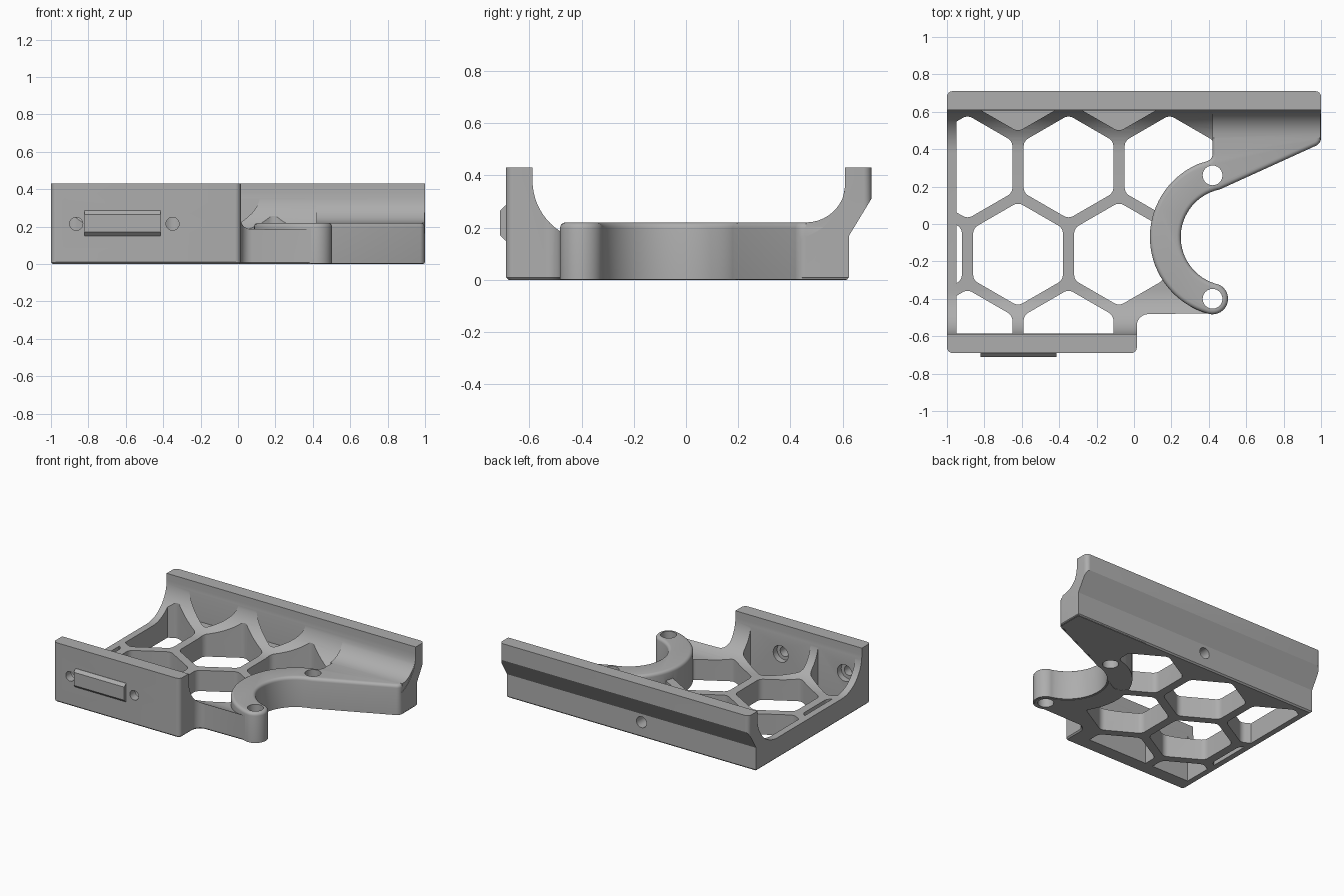
import bpy, bmesh, math
from mathutils import Vector

if "Cube" in bpy.data.objects:
    bpy.data.objects.remove(bpy.data.objects["Cube"])

grey = bpy.data.materials.new("light grey")
grey.diffuse_color = (0.42, 0.42, 0.42, 1)
grey.use_nodes = True
grey.node_tree.nodes["Principled BSDF"].inputs["Base Color"].default_value = grey.diffuse_color


def arc(cx, cy, r, a0, a1, n=16):
    return [(cx + r * math.cos(math.radians(a0 + (a1 - a0) * i / n)),
             cy + r * math.sin(math.radians(a0 + (a1 - a0) * i / n))) for i in range(n + 1)]


def rounded(pts, n=6):
    """Polygon with a fillet at every point given as (x, y, radius)."""
    out = []
    for i, p in enumerate(pts):
        if len(p) == 2:
            out.append(p)
            continue
        c = Vector(p[:2])
        u = (Vector(pts[i - 1][:2]) - c).normalized()
        v = (Vector(pts[(i + 1) % len(pts)][:2]) - c).normalized()
        half = u.angle(v) / 2
        mid = c + (u + v).normalized() * p[2] / math.sin(half)
        a, b = c + u * p[2] / math.tan(half) - mid, c + v * p[2] / math.tan(half) - mid
        for k in range(n + 1):
            d = a.lerp(b, k / n).normalized() * p[2]
            out.append((mid.x + d.x, mid.y + d.y))
    return out


def clip(pts, axis, limit, sign):
    """Keep the polygon part where sign * coordinate >= sign * limit."""
    out = []
    for p, q in zip(pts, pts[1:] + pts[:1]):
        dp, dq = sign * (p[axis] - limit), sign * (q[axis] - limit)
        if dp >= 0:
            out.append(p)
        if dp * dq < 0:
            t = dp / (dp - dq)
            out.append((p[0] + t * (q[0] - p[0]), p[1] + t * (q[1] - p[1])))
    return out


def prism(name, pts, lo, hi, axis="z", top=0, bottom=0):
    """Extrude a polygon along an axis, with optional rounded end rims."""
    place = {"z": lambda a, b, h: (a, b, h), "x": lambda a, b, h: (h, a, b),
             "y": lambda a, b, h: (a, h, b)}[axis]
    bm = bmesh.new()
    ends = [[bm.verts.new(place(a, b, h)) for a, b in pts] for h in (lo, hi)]
    caps = [bm.faces.new(e) for e in ends]
    n = len(pts)
    for i in range(n):
        j = (i + 1) % n
        bm.faces.new((ends[0][i], ends[0][j], ends[1][j], ends[1][i]))
    bmesh.ops.recalc_face_normals(bm, faces=bm.faces)
    for cap, size, seg in ((caps[0], bottom, 1), (caps[1], top, 4)):
        if size:
            bmesh.ops.bevel(bm, geom=list(cap.edges), offset=size, segments=seg,
                            profile=0.5, affect="EDGES", clamp_overlap=False)
    mesh = bpy.data.meshes.new(name)
    bm.to_mesh(mesh)
    bm.free()
    mesh.materials.append(grey)
    ob = bpy.data.objects.new(name, mesh)
    bpy.context.collection.objects.link(ob)
    return ob


def combine(target, other, operation):
    mod = target.modifiers.new("cut", "BOOLEAN")
    mod.operation, mod.object, mod.solver = operation, other, "EXACT"
    bpy.context.view_layer.objects.active = target
    bpy.ops.object.modifier_apply(modifier=mod.name)
    bpy.data.objects.remove(other)


# Curved arm shape: ring around (0.51, -0.07) ending in a round boss
RX, RY, A = 0.51, -0.07, 105.3


def arm_inside(grow):
    return (arc(0.42, -0.40, 0.083 - grow, -A, 180 - A)
            + arc(RX, RY, 0.26 + grow, 360 - A - 1, A - 4, 28))


# Tray: trough section along x, trimmed to the plan outline
section = ([(-0.69, 0.01), (-0.68, 0), (0.615, 0), (0.625, 0.01), (0.625, 0.17),
            (0.71, 0.31), (0.71, 0.43), (0.61, 0.43)]
           + arc(0.38, 0.38, 0.23, 0, -90) + arc(-0.358, 0.38, 0.23, -90, -180)
           + [(-0.588, 0.43), (-0.69, 0.43)])
tray = prism("tray", section, -1.1, 1.1, "x")
plan = rounded([(-1, -0.69, 0.03), (0.015, -0.69, 0.03), (0.015, -0.483, 0.06)]
               + arm_inside(0.003) + [(1, 0.433, 0.04), (1, 0.71, 0.03), (-1, 0.71, 0.03)])
combine(tray, prism("plan", plan, 0, 0.6, bottom=0.009), "INTERSECT")

# Honeycomb openings, and shallow pockets along the back wall
SX, SY = 0.54, 0.466
cells = [(-0.89 + SX * i, 0.305, -0.1) for i in range(3)]
cells += [(-0.62 + SX * i, 0.305 - SY, -0.1) for i in (-1, 0, 1)]
cells += [(-0.89 + SX * i, 0.305 - 2 * SY, -0.1) for i in range(2)]
cells += [(-0.62 + SX * i, 0.305 + SY, 0.151) for i in range(2)]
for cx, cy, floor in cells:
    corners = [(cx + 0.277 * math.cos(math.radians(30 + 60 * k)),
                cy + 0.277 * math.sin(math.radians(30 + 60 * k)), 0.05) for k in range(6)]
    shape = rounded(corners)
    for rule in ((0, -0.95, 1), (1, -0.585, 1), (1, 0.608, -1)):
        shape = clip(shape, *rule)
    combine(tray, prism("cell", shape, floor, 0.6), "DIFFERENCE")

# Raised arm with its bracket reaching the back wall
arm = rounded(arm_inside(0) + [(0.998, 0.43, 0.04), (0.998, 0.618), (0.42, 0.618),
              (0.42, 0.345, 0.04)] + arc(RX, RY, 0.425, A + 8, 360 - A - 1, 32))
combine(tray, prism("arm", arm, 0.002, 0.22, top=0.022), "UNION")

# Fillet between bracket and back wall
fillet = arc(0.46, 0.372, 0.152, -90, 0, 10) + [(0.63, 0.372), (0.63, 0.19), (0.46, 0.19)]
combine(tray, prism("fillet", fillet, 0.419, 0.997, "x"), "UNION")

# Screw holes: (centre, centre, radius, from, to, axis)
holes = [(0.42, 0.26, 0.053, -0.1, 0.5, "z"), (0.42, -0.40, 0.053, -0.1, 0.5, "z"),
         (-0.08, 0.11, 0.04, 0.50, 0.8, "y")]
for x in (-0.865, -0.35):
    holes += [(x, 0.215, 0.035, -0.8, -0.5, "y"), (x, 0.215, 0.06, -0.63, -0.5, "y")]
for a, b, r, lo, hi, axis in holes:
    combine(tray, prism("hole", arc(a, b, r, 0, 345, 23), lo, hi, axis), "DIFFERENCE")

# Raised label plate with bevelled long edges on the front wall
plate = prism("front_plate", [(-0.68, 0.15), (-0.68, 0.285), (-0.692, 0.285),
              (-0.712, 0.265), (-0.712, 0.17), (-0.692, 0.15)], -0.82, -0.415, "x")

for ob in (tray, plate):
    bpy.ops.object.select_all(action="DESELECT")
    ob.select_set(True)
    bpy.context.view_layer.objects.active = ob
    bpy.ops.object.shade_smooth_by_angle(angle=math.radians(30))
